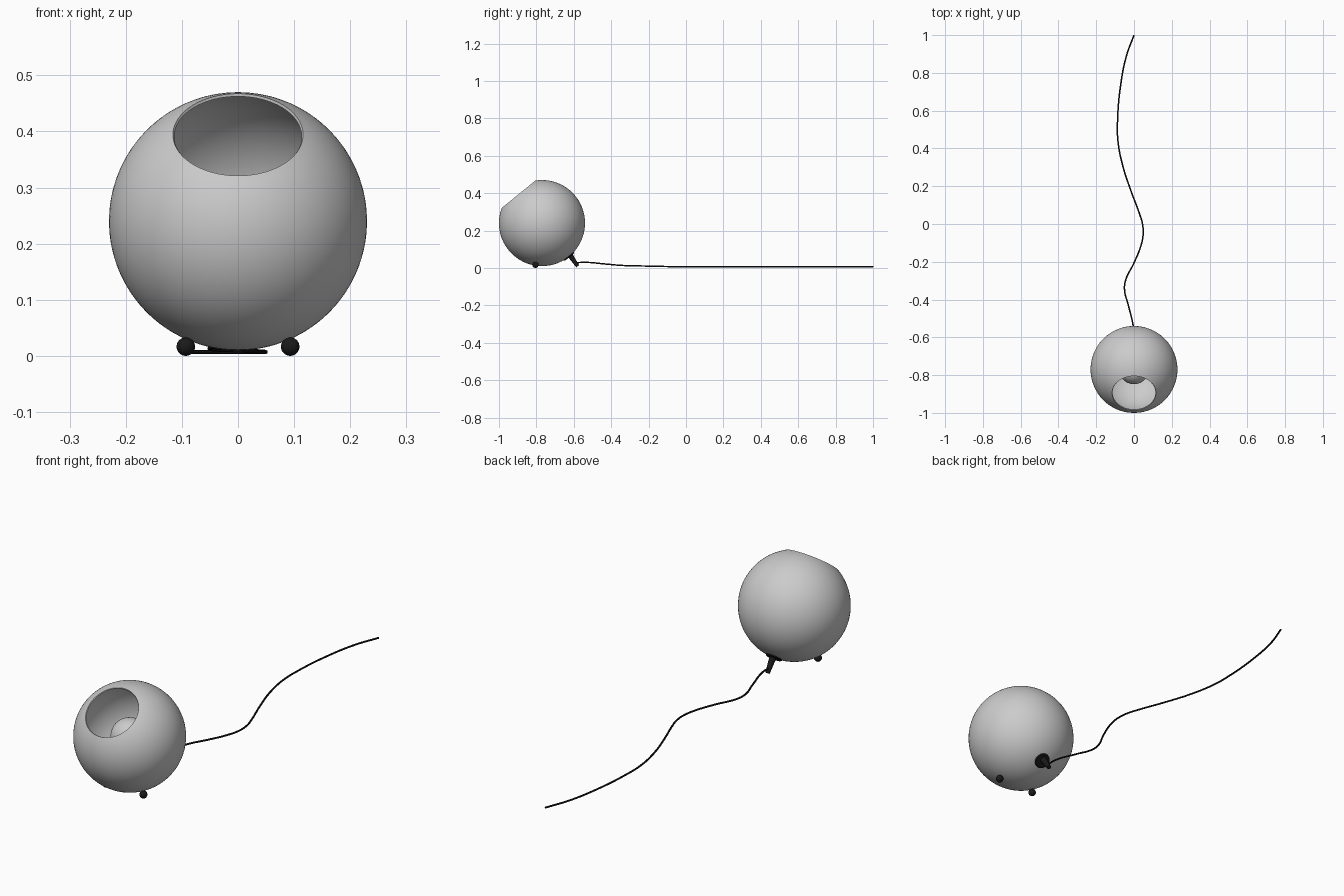
import bpy, bmesh, math
from mathutils import Vector

if "Cube" in bpy.data.objects:
    bpy.data.objects.remove(bpy.data.objects["Cube"])

CENTRE = Vector((0, -0.77, 0.24))
AXIS = Vector((0, -0.63, 0.776)).normalized()   # direction the opening faces
R = 0.23

black = bpy.data.materials.new("black")
black.diffuse_color = (0.01, 0.01, 0.01, 1)
black.use_nodes = True
black.node_tree.nodes["Principled BSDF"].inputs["Base Color"].default_value = black.diffuse_color


def finish(obj, mat=None):
    if mat:
        obj.data.materials.append(mat)
    bpy.ops.object.select_all(action='DESELECT')
    obj.select_set(True)
    bpy.context.view_layer.objects.active = obj
    bpy.ops.object.shade_smooth_by_angle(angle=math.radians(35))


def lathe(name, profile, origin, axis, steps=64, mat=None):
    """Revolve (radius, height) points around an axis through origin."""
    bm = bmesh.new()
    verts = [bm.verts.new((r, 0, h)) for r, h in profile]
    edges = [bm.edges.new(p) for p in zip(verts, verts[1:])]
    bmesh.ops.spin(bm, geom=verts + edges, cent=(0, 0, 0), axis=(0, 0, 1),
                   angle=math.tau, steps=steps)
    bmesh.ops.remove_doubles(bm, verts=bm.verts, dist=1e-5)
    bmesh.ops.recalc_face_normals(bm, faces=bm.faces)
    mesh = bpy.data.meshes.new(name)
    bm.to_mesh(mesh)
    bm.free()
    obj = bpy.data.objects.new(name, mesh)
    bpy.context.collection.objects.link(obj)
    obj.rotation_euler = Vector(axis).to_track_quat('Z', 'Y').to_euler()
    obj.location = origin
    finish(obj, mat)
    return obj


def arc(r, start, end, n):
    return [(abs(r * math.sin(a)), r * math.cos(a))
            for a in (start + (end - start) * i / n for i in range(n + 1))]


# Hollow globe with a round opening
cut = math.asin(0.116 / R)
outer = arc(R, cut, math.pi, 40)
inner = arc(R - 0.005, math.pi, cut, 40)
lathe("globe_shade", outer + inner + outer[:1], CENTRE, AXIS, 80)

# Bulb with a neck reaching the back of the globe
bulb = arc(0.078, 0, math.radians(145), 24)
bulb += [(0.034, -0.085), (0.03, -0.11), (0.03, -0.15)]
lathe("bulb", bulb, CENTRE, AXIS, 48)
lathe("bulb_socket", [(0, -0.135), (0.035, -0.135), (0.035, -0.224), (0, -0.224)],
      CENTRE, AXIS, 32, black)

# Two ball feet at the front
for side, x in (("left", -0.093), ("right", 0.093)):
    lathe(f"{side}_ball_foot", arc(0.0165, 0, math.pi, 16),
          (x, -0.805, 0.0165), (0, 0, 1), 24, black)

# Back mounting disc and tapered leg
lathe("back_disc", [(0, -0.224), (0.035, -0.224), (0.035, -0.231),
                    (0.031, -0.234), (0, -0.234)], CENTRE, AXIS, 32, black)
top, tip = Vector((0, -0.622, 0.071)), Vector((0, -0.579, 0.009))
length = (tip - top).length
lathe("back_leg", [(0, 0), (0.015, 0), (0.0095, length), (0, length)],
      top, tip - top, 24, black)

# Power cord lying on the floor
path = [(0, -0.59, .028), (-.005, -.535, .03), (-.03, -.43, .021),
        (-.05, -.35, .014), (-.045, -.30, .012), (0, -.206, .01),
        (.035, -.12, .008), (.048, -.06, .007), (.045, 0, .007),
        (.027, .06, .007), (-.016, .175, .007), (-.06, .31, .007),
        (-.085, .44, .007), (-.087, .55, .007), (-.07, .74, .007),
        (-.04, .89, .007), (0, 1.0, .007)]
curve = bpy.data.curves.new("power_cord", 'CURVE')
curve.dimensions = '3D'
curve.bevel_depth = 0.004
curve.bevel_resolution = 3
curve.use_fill_caps = True
spline = curve.splines.new('BEZIER')
spline.bezier_points.add(len(path) - 1)
for point, co in zip(spline.bezier_points, path):
    point.co = co
    point.handle_left_type = point.handle_right_type = 'AUTO'
cord = bpy.data.objects.new("power_cord", curve)
bpy.context.collection.objects.link(cord)
bpy.ops.object.select_all(action='DESELECT')
cord.select_set(True)
bpy.context.view_layer.objects.active = cord
bpy.ops.object.convert(target='MESH')
finish(bpy.context.view_layer.objects.active, black)
